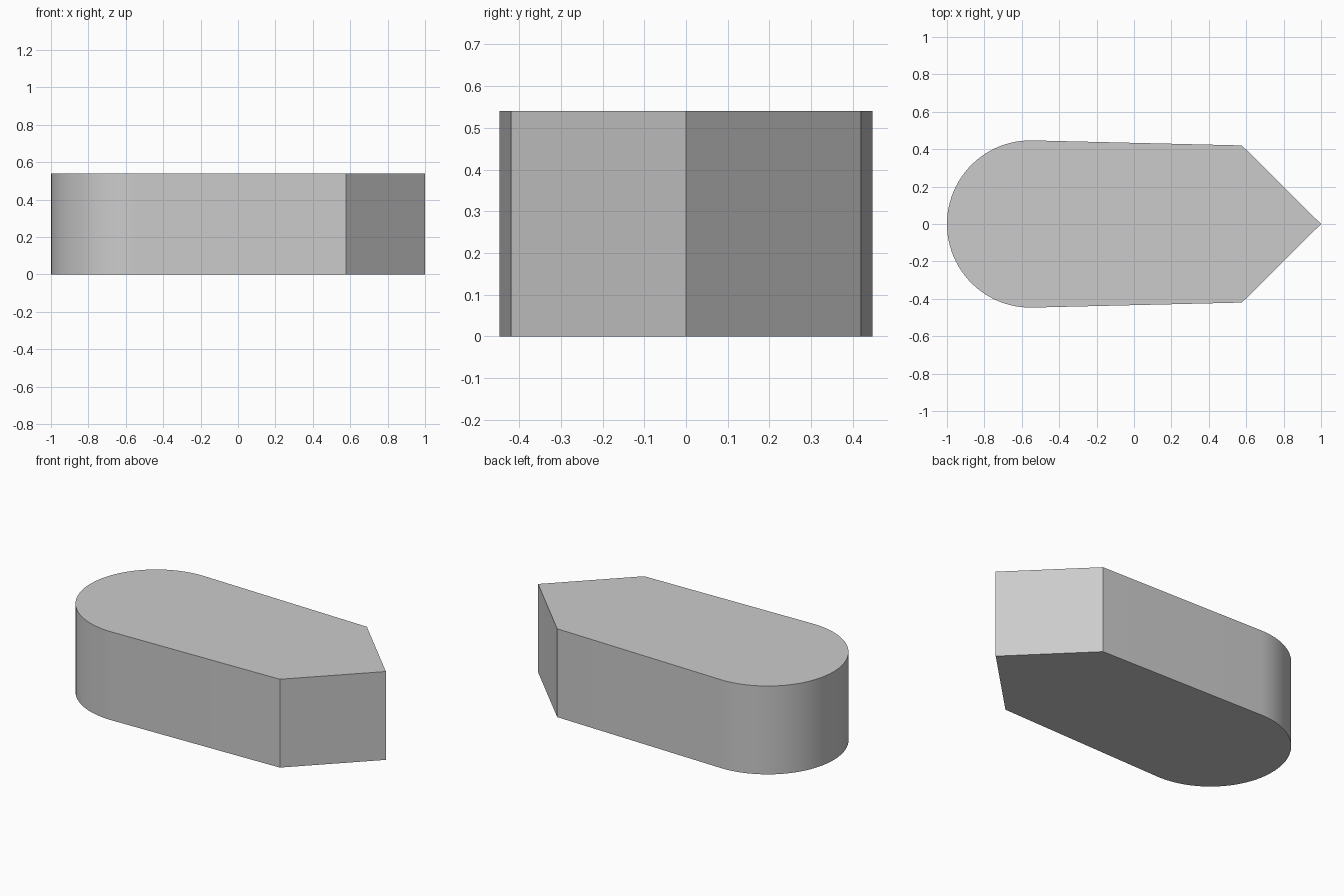
import bpy
import bmesh
from math import pi, cos, sin, radians

cube = bpy.data.objects.get("Cube")
if cube:
    bpy.data.objects.remove(cube, do_unlink=True)

HEIGHT = 0.54
RADIUS = 0.447
CENTRE_X = RADIUS - 1
SHOULDER = (0.577, 0.42)
TIP = (1.0, 0.0)
STEPS = 48

# Plain light grey material
grey = bpy.data.materials.new("light_grey")
grey.use_nodes = True
colour = (0.6, 0.6, 0.6, 1)
grey.diffuse_color = colour
grey.node_tree.nodes["Principled BSDF"].inputs["Base Color"].default_value = colour

# Outline: rounded end tangent to the tapering sides, then the pointed end
start = pi / 2 - radians(1.4)
sweep = 2 * (pi - start)
outline = []
for i in range(STEPS + 1):
    a = start + sweep * i / STEPS
    outline.append((CENTRE_X + RADIUS * cos(a), RADIUS * sin(a)))
outline += [(SHOULDER[0], -SHOULDER[1]), TIP, SHOULDER]

# Extrude the outline into a solid block
bm = bmesh.new()
base = bm.faces.new([bm.verts.new((x, y, 0)) for x, y in outline])
top = bmesh.ops.extrude_face_region(bm, geom=[base], use_keep_orig=True)
verts = [g for g in top["geom"] if isinstance(g, bmesh.types.BMVert)]
bmesh.ops.translate(bm, verts=verts, vec=(0, 0, HEIGHT))
bmesh.ops.recalc_face_normals(bm, faces=bm.faces)
mesh = bpy.data.meshes.new("pointed_block")
bm.to_mesh(mesh)
bm.free()
mesh.materials.append(grey)

block = bpy.data.objects.new("pointed_block", mesh)
bpy.context.collection.objects.link(block)

# Smooth the rounded end and keep the corners sharp
bpy.ops.object.select_all(action="DESELECT")
block.select_set(True)
bpy.context.view_layer.objects.active = block
bpy.ops.object.shade_smooth_by_angle(angle=radians(30))
